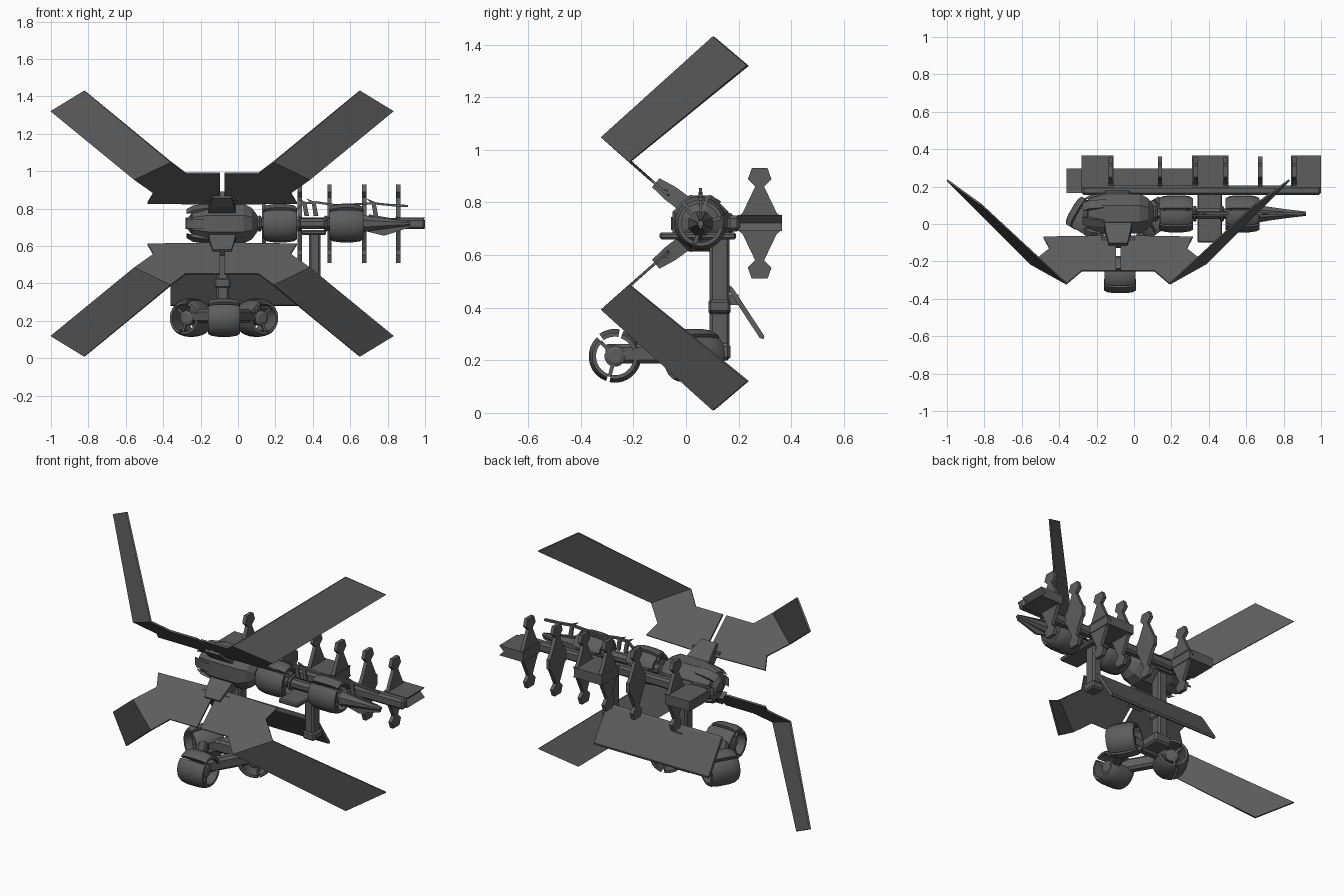
import bpy, bmesh
from math import sin, cos, pi, radians
from mathutils import Vector, Matrix

if "Cube" in bpy.data.objects:
    bpy.data.objects.remove(bpy.data.objects["Cube"])

DARK = bpy.data.materials.new("dark_metal")
DARK.diffuse_color = (.11, .11, .11, 1)
DARK.use_nodes = True
DARK.node_tree.nodes["Principled BSDF"].inputs["Base Color"].default_value = DARK.diffuse_color

def make(name, verts, faces, smooth=None):
    me = bpy.data.meshes.new(name)
    bm = bmesh.new()
    vs = [bm.verts.new(v) for v in verts]
    for f in faces:
        bm.faces.new([vs[i] for i in f])
    bmesh.ops.recalc_face_normals(bm, faces=bm.faces)
    bm.to_mesh(me)
    bm.free()
    me.materials.append(DARK)
    ob = bpy.data.objects.new(name, me)
    bpy.context.collection.objects.link(ob)
    if smooth:
        bpy.ops.object.select_all(action='DESELECT')
        ob.select_set(True)
        bpy.context.view_layer.objects.active = ob
        bpy.ops.object.shade_smooth_by_angle(angle=radians(smooth))
    return ob

def loft(name, rings, smooth=None, mat=None):
    """Skin a list of equal-length point rings and cap the ends."""
    n, m = len(rings[0]), len(rings)
    verts = [Vector(p) for r in rings for p in r]
    if mat:
        verts = [mat @ v for v in verts]
    faces = [(i*n+j, i*n+(j+1) % n, (i+1)*n+(j+1) % n, (i+1)*n+j)
             for i in range(m-1) for j in range(n)]
    faces += [tuple(range(n)), tuple(range((m-1)*n, m*n))]
    return make(name, verts, faces, smooth)

def box(name, x0, x1, y0, y1, z0, z1, bevel=0):
    ring = lambda z: [(x0, y0, z), (x1, y0, z), (x1, y1, z), (x0, y1, z)]
    ob = loft(name, [ring(z0), ring(z1)])
    if bevel:
        b = ob.modifiers.new("bevel", 'BEVEL')
        b.width, b.segments = bevel, 1
    return ob

def turned(name, profile, sides, mat=None, smooth=None):
    """Solid of revolution along local x from (x, radius) pairs."""
    off = pi/sides
    rings = [[(x, r*cos(2*pi*k/sides+off), r*sin(2*pi*k/sides+off)) for k in range(sides)]
             for x, r in profile]
    return loft(name, rings, mat=mat, smooth=smooth)

def plate_yz(name, x, t, prof):
    return loft(name, [[(x+s*t/2, y, z) for y, z in prof] for s in (-1, 1)])

def plate_xz(name, y, t, prof, mat=None):
    return loft(name, [[(x, y+s*t/2, z) for x, z in prof] for s in (-1, 1)], mat=mat)

def bar(name, a, b, w, h, over=0.0, c=0.014):
    """Chamfered bar between two points at the same height, overshooting by over."""
    a, b = Vector(a), Vector(b)
    d = (b-a).normalized()
    s = d.cross(Vector((0, 0, 1)))
    sec = [(w/2, h/2-c), (w/2-c, h/2), (c-w/2, h/2), (-w/2, h/2-c),
           (-w/2, c-h/2), (c-w/2, -h/2), (w/2-c, -h/2), (w/2, c-h/2)]
    return loft(name, [[p+s*u+Vector((0, 0, v)) for u, v in sec] for p in (a-d*over, b+d*over)])

def pod(name, loc, yaw=0, r=0.1, half=0.09):
    """Barrel pod: curved shell panels round a slim core, axis on local x."""
    mat = Matrix.Translation(loc) @ Matrix.Rotation(yaw, 4, 'Z')
    sec = [(-half, r*.72), (-half, r*.86), (-half*.8, r*.95), (-half*.4, r), (half*.4, r),
           (half*.8, r*.95), (half, r*.86), (half, r*.72)]
    for i, (a0, a1) in enumerate([(20, 72), (80, 125), (133, 250), (258, 350)]):
        k = 1.04 if i == 1 else 1.0
        steps = 9
        rings = []
        for s in range(steps+1):
            a = radians(a0+(a1-a0)*s/steps)
            rings.append([(x*.97 if i % 2 else x, q*k*cos(a), q*k*sin(a)) for x, q in sec])
        loft(name+"_shell", rings, smooth=30, mat=mat)
    turned(name+"_core", [(-half*.75, .025), (-half*.65, .04), (half*.65, .04), (half*.75, .025)],
           16, mat, 30)
    for sx in (-1, 1):   # spoke struts holding the shell
        for a in (45, 165, 285):
            m = mat @ Matrix.Rotation(radians(a), 4, 'X')
            x = sx*half*.6
            plate_xz(name+"_spoke", 0, .014, [(x-.008, .03), (x+.008, .03), (x+.008, r*.8), (x-.008, r*.8)], m)

CX, CY, CZ = -0.085, 0.055, 0.72

# Four folded wings
inner = [(.012, .115), (.04, .115), (.055, .105), (.40, .11), (.367, .165), (.468, .235),
         (.275, .33), (.195, .27), (.012, .27)]
for sx in (-1, 1):
    for sz in (-1, 1):
        pts = [(CX+sx*u, -.32+(.33-w)/.88, CZ+sz*w) for u, w in inner]
        pts += [(CX+sx*.735, .105, CZ+sz*.71), (CX+sx*.915, .235, CZ+sz*.60)]
        wing = make("wing", pts, [tuple(range(9)), (6, 5, 10, 9)])
        m = wing.modifiers.new("thickness", 'SOLIDIFY')
        m.thickness, m.offset = .01, 0

# Wing mounts, top and bottom
for s in (-1, 1):
    rings = [[(CX-w, y-d, CZ+s*(z-e)), (CX+w, y-d, CZ+s*(z-e)), (CX+w, y+d, CZ+s*(z+e)), (CX-w, y+d, CZ+s*(z+e))]
             for w, y, z, d, e in [(.075, .0, .07, .02, .025), (.065, -.06, .115, .02, .024), (.05, -.115, .155, .014, .017)]]
    loft("wing_mount", rings)
    box("wing_hinge", CX-.09, CX+.09, -.09, -.07, CZ+s*.125-.006, CZ+s*.125+.006)

# Main faceted hull on the long axis
axis = Matrix.Translation((0, CY, CZ))
turned("hull", [(-.25, .055), (-.245, .085), (-.16, .115), (.03, .115), (.075, .09), (.105, .045)], 8, axis)
turned("hull_nozzle", [(-.27, .03), (-.25, .055), (-.2, .05)], 12, axis)
for k in range(6):
    m = axis @ Matrix.Rotation(k*pi/3+pi/6, 4, 'X')
    plate_xz("hull_prong", 0, .05, [(-.275, .075), (-.17, .09), (-.15, .112), (-.24, .098)], m)

# Shaft, barrel pods, collars and tapered tail
turned("shaft", [(.08, .04), (.12, .03), (.7, .03), (.72, .03)], 8, axis)
for x in (.225, .58):
    pod("shaft_pod", (x, CY, CZ))
    for d in (-.11, .1):
        turned("shaft_collar", [(x+d-.01, .04), (x+d, .048), (x+d+.01, .04)], 8, axis)
turned("tail", [(.67, .05), (.72, .04), (.8, .028), (.92, .012)], 8, axis)
plate_xz("tail_fin", CY, .012, [(.68, .68), (.78, .655), (.92, .70), (.9, .735), (.7, .77)])

# Curved spine over the shaft
top = [(.31, .80), (.35, .835), (.42, .84), (.52, .825), (.65, .83), (.72, .835), (.82, .825), (.91, .82)]
spine = top + [(x, z-.012) for x, z in reversed(top)]
plate_xz("spine", CY, .016, spine)
for x in (.35, .40, .72):
    plate_xz("spine_barb", CY, .01, [(x-.035, .855), (x+.015, .835), (x+.03, .76), (x+.005, .76), (x-.005, .825)])

# Rear beam with notched blocks
box("rear_beam", -.28, 1.0, .155, .205, .69, .75, .012)
for a, b in [(-.28, -.11), (.31, .505), (.84, 1.0)]:
    prof = [(a, .692), (b, .692), (b-.03, .722), (b, .752), (a, .752)]
    plate_xz("rear_block", .28, .17, prof)
box("rear_beam_joint", -.16, -.02, .10, .18, .68, .76, .01)

# Double-ended fins
half = [(.2, .028), (.215, .04), (.263, .14), (.235, .168), (.25, .21)]
fin = [(y, CZ+w) for y, w in half] + [(.56-y, CZ+w) for y, w in reversed(half)]
fin += [(.56-y, CZ-w) for y, w in half] + [(y, CZ-w) for y, w in reversed(half)]
for x in (-.125, .14, .33, .49, .675, .857):
    plate_yz("fin", x, .022, fin)

# Side arm and post carrying the slanted panel
box("side_arm", .34, .47, -.1, .19, .66, .685, .006)
box("side_post", .38, .44, .09, .165, .42, .67, .01)
box("post_foot", .37, .45, .085, .17, .38, .43, .01)
plate = [(.165, .485), (.178, .475), (.298, .292), (.295, .28), (.28, .285), (.165, .46)]
loft("slanted_panel", [[(x, y, z) for y, z in plate] for x in (-.36, .41)])

# Central column down to the pod ring
box("column", -.115, -.05, .09, .165, .22, .68, .01)
box("column_collar", -.125, -.04, .085, .17, .375, .43, .008)
box("column_panel_bracket", -.11, -.055, .16, .2, .41, .45)
box("column_foot", -.14, -.02, 0, .17, .20, .265, .012)

# Lower ring of three pods joined by bars
C, R = Vector((-.075, -.07, .215)), .2
seats = [C+Vector((R*cos(a), R*sin(a), 0)) for a in (-pi/2, pi/6, 5*pi/6)]
lift = Vector((0, 0, .01))
for i, p in enumerate(seats):
    pod("ring_pod", p, i*2*pi/3, r=.1, half=.085)
    bar("ring_bar", p+lift, seats[(i+1) % 3]+lift, .06, .075, over=.025)
